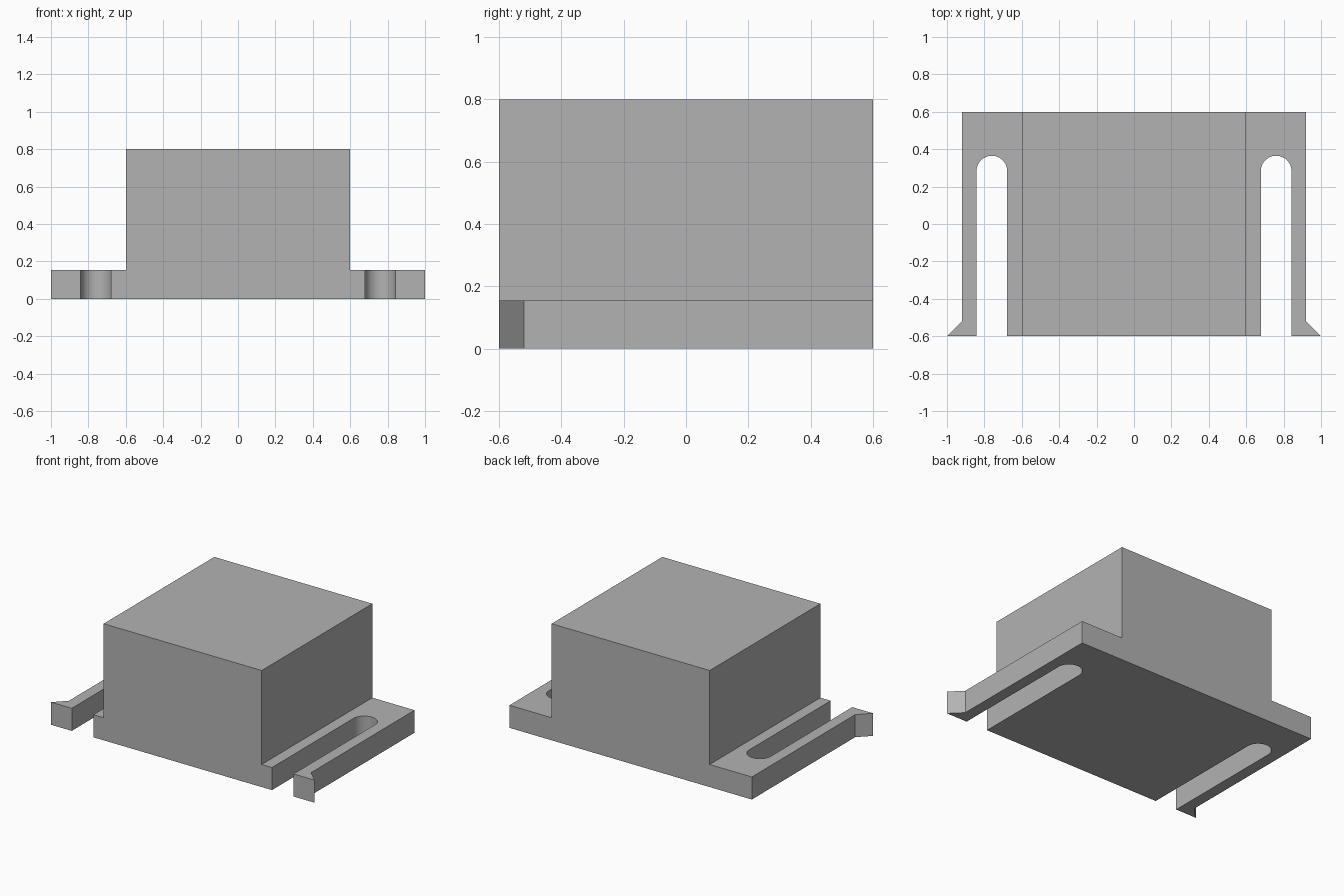
import bpy, bmesh
from math import pi, sin, cos

cube = bpy.data.objects.get("Cube")
if cube:
    bpy.data.objects.remove(cube)

HALF_BODY, DEPTH = 0.6, 0.6
PLATE_H, BODY_H = 0.155, 0.8
SLOT_X, SLOT_R, SLOT_Y = 0.76, 0.082, 0.283
ARM_X, HOOK_Y = 0.92, -0.52

grey = bpy.data.materials.new("plain grey")
grey.use_nodes = True
colour = (0.45, 0.45, 0.45, 1)
grey.diffuse_color = colour
grey.node_tree.nodes["Principled BSDF"].inputs["Base Color"].default_value = colour


def plan_face(bm, points):
    return bm.faces.new([bm.verts.new((x, y, 0)) for x, y in points])


def raise_faces(bm, faces, height):
    """Extrude faces straight up and return the new top faces."""
    geom = bmesh.ops.extrude_face_region(bm, geom=faces, use_keep_orig=False)["geom"]
    bmesh.ops.translate(bm, vec=(0, 0, height),
                        verts=[g for g in geom if isinstance(g, bmesh.types.BMVert)])
    return [g for g in geom if isinstance(g, bmesh.types.BMFace)]


# Flange plan: open slot with a round end, and a clip arm with a hooked tip
arc = [(SLOT_X - SLOT_R * cos(pi * i / 24), SLOT_Y + SLOT_R * sin(pi * i / 24))
       for i in range(25)]
flange = ([(HALF_BODY, -DEPTH), (SLOT_X - SLOT_R, -DEPTH)] + arc +
          [(SLOT_X + SLOT_R, -DEPTH), (1, -DEPTH), (ARM_X, HOOK_Y),
           (ARM_X, DEPTH), (HALF_BODY, DEPTH)])

bm = bmesh.new()
plan_face(bm, [(-HALF_BODY, -DEPTH), (HALF_BODY, -DEPTH),
               (HALF_BODY, DEPTH), (-HALF_BODY, DEPTH)])
plan_face(bm, flange)
plan_face(bm, [(-x, y) for x, y in reversed(flange)])
bmesh.ops.remove_doubles(bm, verts=bm.verts, dist=0.0001)

# Base plate, keeping its underside
bottom = bm.faces[:]
copies = bmesh.ops.duplicate(bm, geom=bottom)["geom"]
tops = raise_faces(bm, [g for g in copies if isinstance(g, bmesh.types.BMFace)], PLATE_H)

# Block rising from the middle of the plate
middle = [f for f in tops if abs(f.calc_center_median().x) < 0.1]
raise_faces(bm, middle, BODY_H - PLATE_H)

# Join into one clean solid without seams across flat faces
bmesh.ops.remove_doubles(bm, verts=bm.verts, dist=0.0001)
bmesh.ops.dissolve_limit(bm, angle_limit=0.01, verts=bm.verts, edges=bm.edges)
bmesh.ops.recalc_face_normals(bm, faces=bm.faces)

mesh = bpy.data.meshes.new("block_with_clip_flanges")
bm.to_mesh(mesh)
bm.free()
mesh.materials.append(grey)
block = bpy.data.objects.new("block_with_clip_flanges", mesh)
bpy.context.collection.objects.link(block)

# Smooth slot ends, crisp edges elsewhere
bpy.context.view_layer.objects.active = block
block.select_set(True)
bpy.ops.object.shade_smooth_by_angle(angle=pi / 6)
